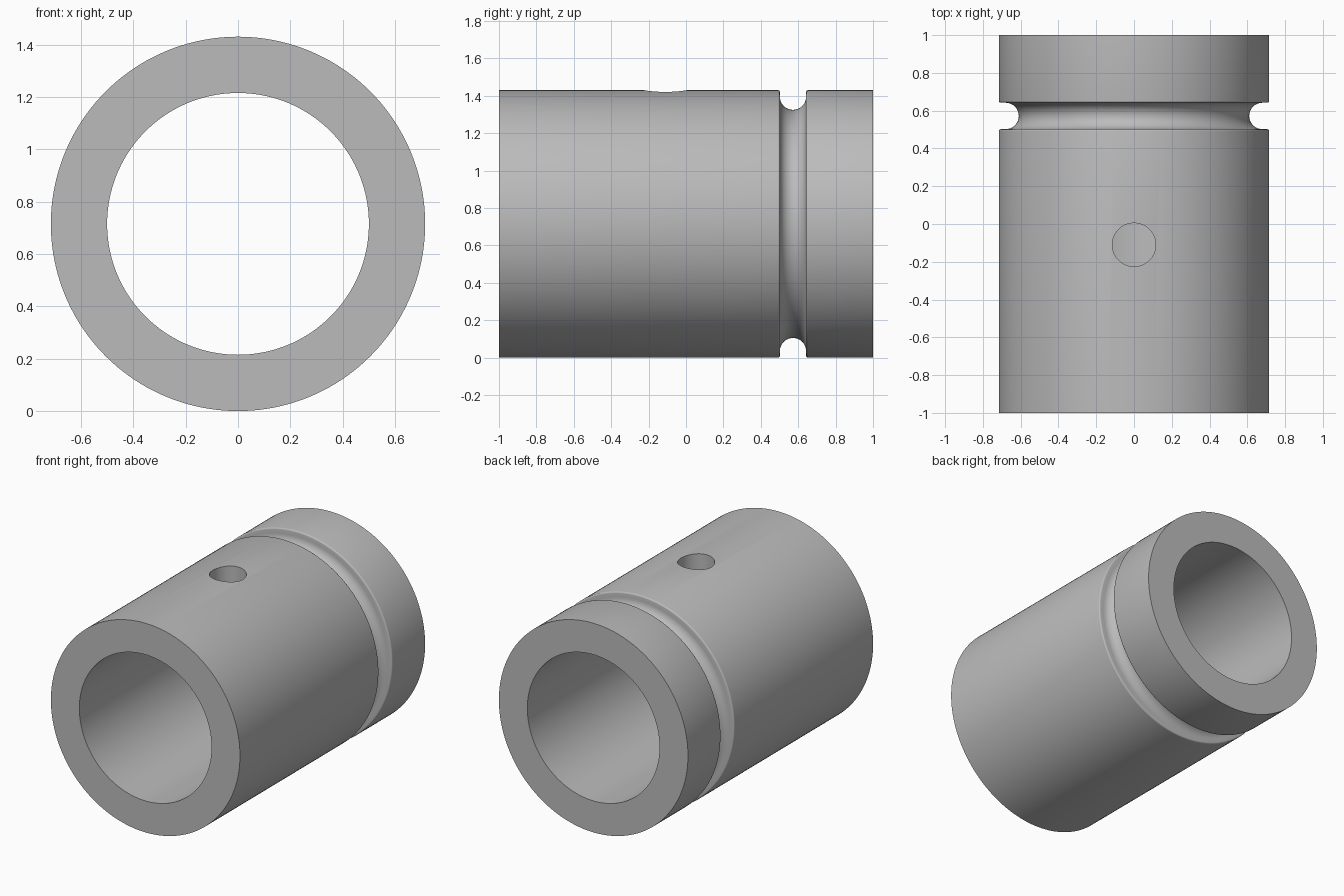
import bpy, bmesh, math
from mathutils import Matrix, Vector

cube = bpy.data.objects.get("Cube")
if cube:
    bpy.data.objects.remove(cube, do_unlink=True)

OUTER, INNER, HALF = 0.715, 0.5, 1.0
GROOVE_Y, GROOVE_R, GROOVE_AXIS = 0.572, 0.07, 0.68
LIP = 0.01
SEGMENTS = 160

# Plain grey metal
grey = bpy.data.materials.new("grey_metal")
grey.use_nodes = True
colour = (0.5, 0.5, 0.5, 1)
grey.diffuse_color = colour
grey.node_tree.nodes["Principled BSDF"].inputs["Base Color"].default_value = colour


def add_object(name, bm):
    bmesh.ops.recalc_face_normals(bm, faces=bm.faces)
    mesh = bpy.data.meshes.new(name)
    bm.to_mesh(mesh)
    bm.free()
    mesh.materials.append(grey)
    obj = bpy.data.objects.new(name, mesh)
    bpy.context.collection.objects.link(obj)
    return obj


def arc(cy, cr, radius, start, end, steps):
    """Arc points as (y, radial distance), angles in degrees."""
    angles = [math.radians(start + (end - start) * i / steps) for i in range(steps + 1)]
    return [(cy + radius * math.cos(a), cr + radius * math.sin(a)) for a in angles]


# Sleeve wall section: bore, outer face, round groove with softened lips
front_lip = GROOVE_Y - GROOVE_R - LIP
back_lip = GROOVE_Y + GROOVE_R + LIP
section = [(-HALF, INNER), (-HALF, OUTER)]
section += arc(front_lip, OUTER - LIP, LIP, 90, 0, 4)
section += arc(GROOVE_Y, GROOVE_AXIS, GROOVE_R, 180, 360, 20)
section += arc(back_lip, OUTER - LIP, LIP, 180, 90, 4)
section += [(HALF, OUTER), (HALF, INNER)]

# Sleeve: section turned about the lengthwise axis
bm = bmesh.new()
verts = [bm.verts.new((0, y, r)) for y, r in section]
edges = [bm.edges.new((a, b)) for a, b in zip(verts, verts[1:] + verts[:1])]
bmesh.ops.spin(bm, geom=verts + edges, cent=(0, 0, 0), axis=(0, 1, 0),
               angle=math.tau, steps=SEGMENTS, use_merge=True)
bmesh.ops.remove_doubles(bm, verts=bm.verts, dist=0.0001)
bmesh.ops.translate(bm, verts=bm.verts, vec=Vector((0, 0, OUTER)))
sleeve = add_object("sleeve", bm)

# Oil hole through the top wall
bm = bmesh.new()
bmesh.ops.create_cone(bm, cap_ends=True, segments=64, radius1=0.115, radius2=0.115,
                      depth=0.6, matrix=Matrix.Translation((0, -0.11, OUTER + 0.6)))
cutter = add_object("oil_hole_cutter", bm)
cutter.hide_render = True

cut = sleeve.modifiers.new("oil_hole", "BOOLEAN")
cut.operation = "DIFFERENCE"
cut.solver = "EXACT"
cut.object = cutter
bpy.context.view_layer.objects.active = sleeve
sleeve.select_set(True)
bpy.ops.object.modifier_apply(modifier=cut.name)
bpy.data.objects.remove(cutter, do_unlink=True)

# Smooth round walls, crisp rims
bpy.ops.object.shade_smooth_by_angle(angle=math.radians(30))
